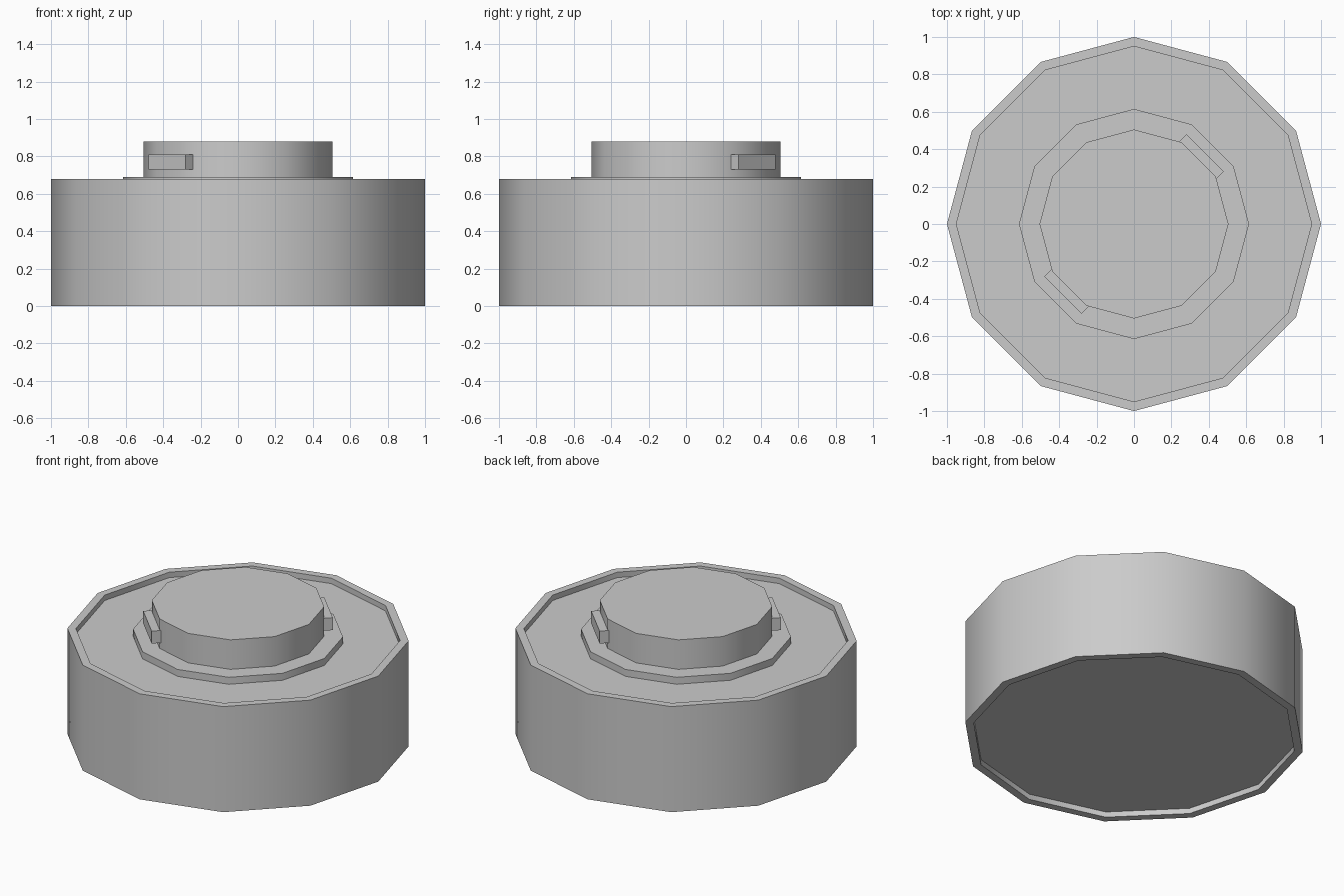
import bpy, bmesh
from math import cos, sin, pi, radians
from mathutils import Matrix

if "Cube" in bpy.data.objects:
    bpy.data.objects.remove(bpy.data.objects["Cube"])

SIDES = 12
grey = bpy.data.materials.new("light_grey")
grey.use_nodes = True
grey.diffuse_color = (0.6, 0.6, 0.6, 1)
grey.node_tree.nodes["Principled BSDF"].inputs["Base Color"].default_value = (0.6, 0.6, 0.6, 1)


def finish(name, bm):
    """Turn a bmesh into a named object, smooth except at hard edges."""
    bmesh.ops.recalc_face_normals(bm, faces=bm.faces)
    mesh = bpy.data.meshes.new(name)
    bm.to_mesh(mesh)
    bm.free()
    mesh.materials.append(grey)
    mesh.polygons.foreach_set("use_smooth", [True] * len(mesh.polygons))
    mesh.set_sharp_from_angle(angle=radians(40))
    obj = bpy.data.objects.new(name, mesh)
    bpy.context.collection.objects.link(obj)
    return obj


def lathe(name, profile):
    """Twelve-sided solid from (radius, z) points, capped at both ends."""
    bm = bmesh.new()
    rings = []
    for r, z in profile:
        angles = [2 * pi * i / SIDES for i in range(SIDES)]
        rings.append([bm.verts.new((r * cos(a), r * sin(a), z)) for a in angles])
    for low, high in zip(rings, rings[1:]):
        for i in range(SIDES):
            j = (i + 1) % SIDES
            bm.faces.new((low[i], low[j], high[j], high[i]))
    bm.faces.new(rings[0][::-1])
    bm.faces.new(rings[-1])
    return finish(name, bm)


# Drum body with a shallow recess in the top and the underside
lathe("drum_body", [(0.95, 0.035), (0.95, 0), (1, 0), (1, 0.68), (0.95, 0.68), (0.95, 0.645)])

# Flange plate and neck standing in the top recess
lathe("flange", [(0.615, 0.645), (0.615, 0.69)])
lathe("neck", [(0.505, 0.69), (0.505, 0.88)])

# Two locking lugs on opposite sides of the neck
for name, turn in (("back_left_lug", 45), ("front_right_lug", 225)):
    bm = bmesh.new()
    place = (Matrix.Rotation(radians(turn), 4, "Z")
             @ Matrix.Translation((0.507, 0, 0.77))
             @ Matrix.Diagonal((0.06, 0.283, 0.08, 1)))
    bmesh.ops.create_cube(bm, size=1, matrix=place)
    finish(name, bm)
